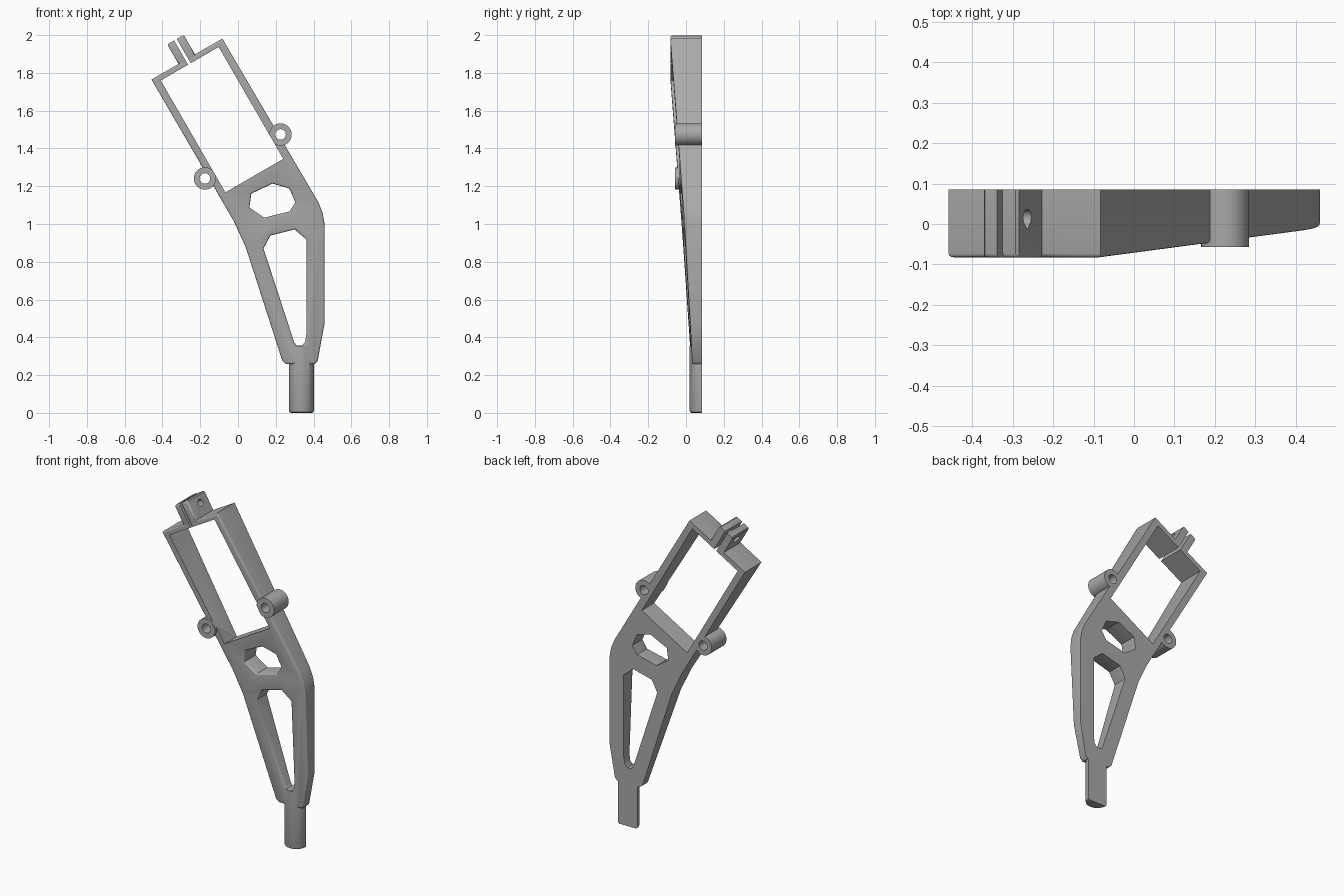
import bpy, bmesh, math
from mathutils import Vector

cube = bpy.data.objects.get("Cube")
if cube:
    bpy.data.objects.remove(cube, do_unlink=True)

BACK, FRONT, SLOPE = 0.085, -0.083, 0.067
CORNER = Vector((-0.458, 1.765))           # upper left corner of the tilted frame
ACROSS = Vector((math.cos(math.pi / 6), 0.5))
UP = Vector((-0.5, math.cos(math.pi / 6)))


def tilted(t, s):
    """Point in the tilted frame: t across its top, s above it."""
    p = CORNER + ACROSS * t + UP * s
    return (p.x, p.y)


def taper(x, z):
    """Front surface: thins steadily away from the frame top."""
    return FRONT + SLOPE * max(0, -(Vector((x, z)) - CORNER).dot(UP))


def finish(name, bm):
    bmesh.ops.recalc_face_normals(bm, faces=bm.faces)
    mesh = bpy.data.meshes.new(name)
    bm.to_mesh(mesh)
    bm.free()
    obj = bpy.data.objects.new(name, mesh)
    bpy.context.collection.objects.link(obj)
    return obj


def prism(name, outline, front=-0.3, back=0.3):
    """Extrude an x-z outline along y; front may be a function."""
    bm = bmesh.new()
    a = [bm.verts.new((x, front(x, z) if callable(front) else front, z)) for x, z in outline]
    b = [bm.verts.new((x, back, z)) for x, z in outline]
    bm.faces.new(a)
    bm.faces.new(b)
    for i in range(len(a)):
        j = (i + 1) % len(a)
        bm.faces.new((a[i], a[j], b[j], b[i]))
    return finish(name, bm)


def circle(cx, cz, r, n=40):
    return [(cx + r * math.cos(2 * math.pi * i / n), cz + r * math.sin(2 * math.pi * i / n))
            for i in range(n)]


def combine(target, tool, operation):
    mod = target.modifiers.new(tool.name, 'BOOLEAN')
    mod.operation, mod.object, mod.solver = operation, tool, 'EXACT'
    bpy.context.view_layer.objects.active = target
    bpy.ops.object.modifier_apply(modifier=mod.name)
    bpy.data.objects.remove(tool, do_unlink=True)


def soften_front(obj, width):
    """Round the edges around the front face."""
    bm = bmesh.new()
    bm.from_mesh(obj.data)
    bm.normal_update()
    edges = []
    for e in bm.edges:
        if len(e.link_faces) == 2:
            ny = sorted(f.normal.y for f in e.link_faces)
            if ny[0] < -0.9 and abs(ny[1]) < 0.5:
                edges.append(e)
    bmesh.ops.bevel(bm, geom=edges, offset=width, segments=3, profile=0.5, affect='EDGES')
    bm.to_mesh(obj.data)
    bm.free()


# Tapered arm with its two lightening holes
arm = prism("bracket_arm", [
    tilted(0, 0), tilted(0.433, 0), (0.426, 1.114), (0.448, 1.06), (0.459, 0.997),
    (0.459, 0.479), (0.422, 0.275), (0.405, 0.258), (0.258, 0.258), (0.235, 0.275),
    (0.04, 0.88), (-0.024, 1.018)], taper, BACK)
upper_hole = [(0.183, 1.214), (0.272, 1.188), (0.304, 1.114), (0.272, 1.066),
              (0.14, 1.034), (0.06, 1.087), (0.071, 1.161)]
lower_hole = [(0.172, 0.939), (0.30, 0.971), (0.362, 0.918), (0.362, 0.415), (0.355, 0.375),
              (0.34, 0.357), (0.31, 0.357), (0.297, 0.375), (0.135, 0.87)]
for outline in (upper_hole, lower_hole):
    combine(arm, prism("hole_cutter", outline), 'DIFFERENCE')
soften_front(arm, 0.01)

# Clamp tabs on top of the frame
tabs = prism("clamp_tabs", [
    tilted(0.165, -0.015), tilted(0.165, 0.112), tilted(0.172, 0.119),
    tilted(0.259, 0.119), tilted(0.266, 0.112), tilted(0.266, -0.015)], FRONT, BACK)
soften_front(tabs, 0.01)
combine(arm, tabs, 'UNION')

# Round screw bosses beside the frame
bosses = [(0.225, 1.474), (-0.175, 1.241)]
for x, z in bosses:
    combine(arm, prism("screw_boss", circle(x, z, 0.059), -0.057, BACK), 'UNION')

# Half-round post at the foot with a softened lower rim
bm = bmesh.new()
rings = []
for z, r in ((0, 0.056), (0.004, 0.063), (0.012, 0.066), (0.355, 0.066)):
    rings.append([bm.verts.new((0.336 + r * math.cos(a), BACK - r * math.sin(a), z))
                  for a in [math.pi * i / 24 for i in range(25)]])
bm.faces.new(rings[0])
bm.faces.new(rings[-1])
for low, high in zip(rings, rings[1:]):
    for i in range(len(low)):
        j = (i + 1) % len(low)
        bm.faces.new((low[i], low[j], high[j], high[i]))
combine(arm, finish("foot_post", bm), 'UNION')

# Rectangular window, clamp slit and screw holes
combine(arm, prism("window_cutter", [
    tilted(0.04, -0.029), tilted(0.394, -0.029), tilted(0.394, -0.713), tilted(0.04, -0.713)]),
    'DIFFERENCE')
combine(arm, prism("slit_cutter", [
    tilted(0.207, -0.1), tilted(0.223, -0.1), tilted(0.223, 0.2), tilted(0.207, 0.2)]),
    'DIFFERENCE')
for x, z in bosses:
    combine(arm, prism("screw_cutter", circle(x, z, 0.028, 32)), 'DIFFERENCE')

# Teardrop cross hole through both clamp tabs
bm = bmesh.new()
drop = [(0.02 * math.cos(a), 0.02 * math.sin(a))
        for a in [math.radians(-45 + 270 * i / 20) for i in range(21)]] + [(0, -0.03)]
ends = []
for t in (0.12, 0.31):
    ends.append([bm.verts.new((tilted(t, 0.072 + s)[0], 0.016 + y, tilted(t, 0.072 + s)[1]))
                 for s, y in drop])
for ring in ends:
    bm.faces.new(ring)
for i in range(len(drop)):
    j = (i + 1) % len(drop)
    bm.faces.new((ends[0][i], ends[0][j], ends[1][j], ends[1][i]))
combine(arm, finish("cross_hole_cutter", bm), 'DIFFERENCE')

# Single grey material
grey = bpy.data.materials.new("plain_grey")
grey.use_nodes = True
grey.diffuse_color = (0.4, 0.4, 0.4, 1)
grey.node_tree.nodes["Principled BSDF"].inputs["Base Color"].default_value = (0.4, 0.4, 0.4, 1)
arm.data.materials.clear()
arm.data.materials.append(grey)
for p in arm.data.polygons:
    p.material_index = 0

bpy.ops.object.select_all(action='DESELECT')
arm.select_set(True)
bpy.context.view_layer.objects.active = arm
bpy.ops.object.shade_smooth_by_angle(angle=math.radians(35))
